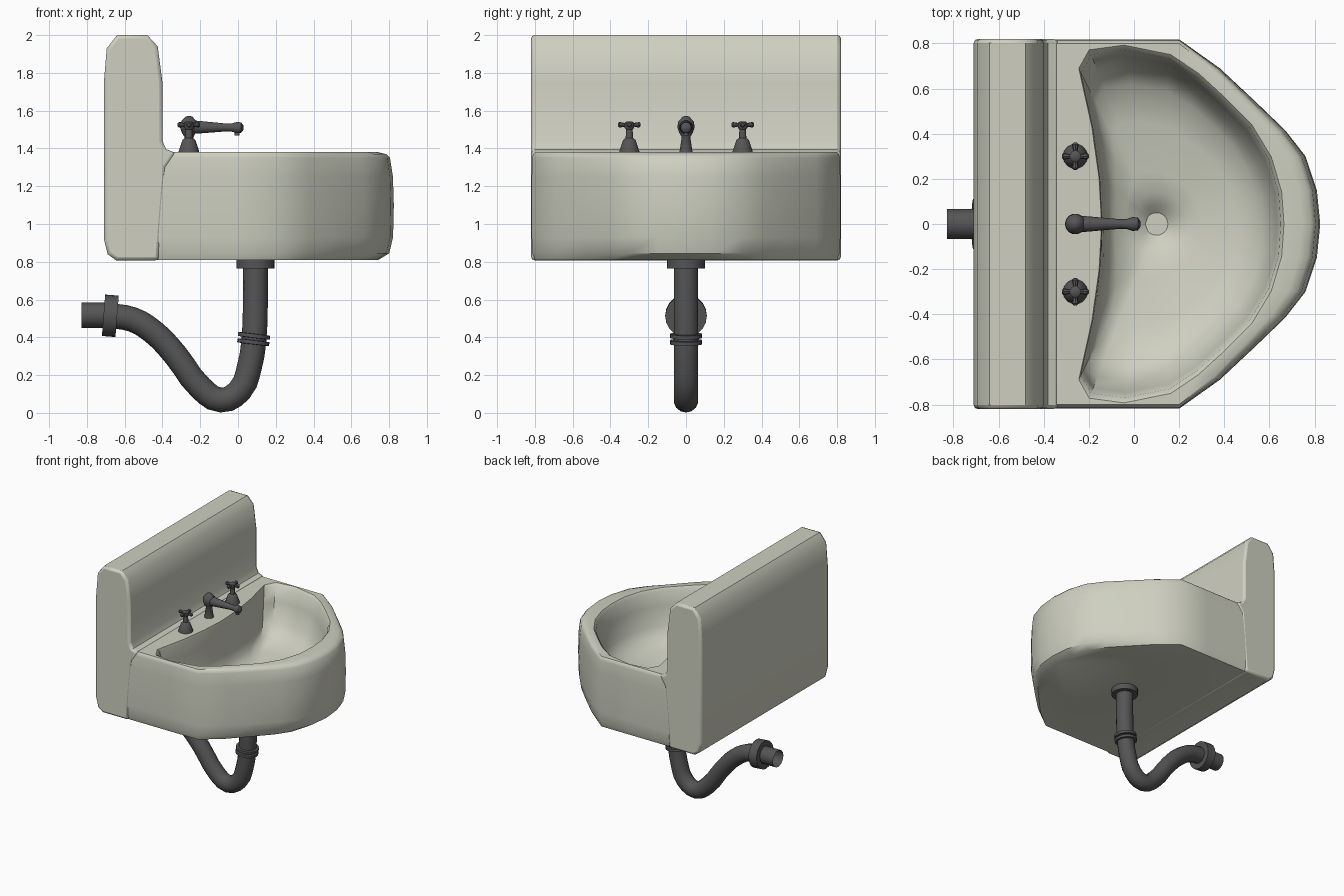
import bpy, bmesh, math
from mathutils import Vector

if "Cube" in bpy.data.objects:
    bpy.data.objects.remove(bpy.data.objects["Cube"])


def material(name, col):
    m = bpy.data.materials.new(name)
    m.diffuse_color = (*col, 1)
    m.use_nodes = True
    m.node_tree.nodes["Principled BSDF"].inputs["Base Color"].default_value = m.diffuse_color
    return m


CERAMIC = material("ceramic", (0.62, 0.63, 0.53))
METAL = material("metal", (0.09, 0.09, 0.09))


def finish(ob, mat, angle=40):
    ob.data.materials.append(mat)
    bpy.ops.object.select_all(action='DESELECT')
    ob.select_set(True)
    bpy.context.view_layer.objects.active = ob
    bpy.ops.object.shade_smooth_by_angle(angle=math.radians(angle))
    return ob


def loft(name, rings, mat, caps=(True, True), angle=40):
    bm = bmesh.new()
    loops = [[bm.verts.new(p) for p in r] for r in rings]
    n = len(rings[0])
    for a, b in zip(loops, loops[1:]):
        for i in range(n):
            j = (i + 1) % n
            bm.faces.new((a[i], a[j], b[j], b[i]))
    if caps[0]:
        bm.faces.new(loops[0][::-1])
    if caps[1]:
        bm.faces.new(loops[-1])
    bmesh.ops.recalc_face_normals(bm, faces=bm.faces[:])
    me = bpy.data.meshes.new(name)
    bm.to_mesh(me)
    bm.free()
    ob = bpy.data.objects.new(name, me)
    bpy.context.collection.objects.link(ob)
    return finish(ob, mat, angle)


def lathe(name, profile, loc, axis=(0, 0, 1), n=14, caps=(True, True)):
    # profile is (radius, height) along the axis
    q = Vector(axis).to_track_quat('Z', 'Y')
    rings = [[Vector(loc) + q @ Vector((r * math.cos(2 * math.pi * i / n),
                                        r * math.sin(2 * math.pi * i / n), h))
              for i in range(n)] for r, h in profile]
    return loft(name, rings, METAL, caps)


def mirror(half):
    return half + [(x, -y) for x, y in half[-2:0:-1]]


# Basin: matched half outlines of the outside and the bowl mouth
outer = mirror([(.825, 0), (.81, .15), (.76, .30), (.67, .415), (.535, .545),
                (.38, .69), (.2, .818), (-.04, .818), (-.2, .818),
                (-.55, .818), (-.55, .42), (-.55, .2), (-.55, 0)])
inner = mirror([(.65, 0), (.64, .14), (.595, .29), (.51, .43), (.39, .55),
                (.28, .65), (.16, .73), (-.04, .77), (-.19, .75),
                (-.235, .67), (-.18, .42), (-.15, .2), (-.14, 0)])
DRAIN = Vector((.1, 0))


def outside(s, z):
    return [((.2 + (x - .2) * (1 - .13 * s)) if x > .2 else x,
             y * (1 - .022 * s), z) for x, y in outer]


def bowl(t, z, radius):
    # t = 0 is the mouth, t = 1 a circle round the drain
    ring = []
    for p in inner:
        p = Vector(p)
        c = DRAIN + (p - DRAIN).normalized() * radius
        ring.append((*p.lerp(c, t), z))
    return ring


loft("basin", [
    outside(1, .81), outside(.3, .845), outside(.05, .93), outside(0, 1.1),
    outside(.06, 1.25), outside(.25, 1.35), outside(.5, 1.37), outside(1, 1.38),
    bowl(-.035, 1.38, .14), bowl(0, 1.36, .14), bowl(.04, 1.25, .14),
    bowl(.12, 1.1, .14), bowl(.24, 1.02, .14), bowl(.5, .98, .14),
    bowl(.85, .95, .14), bowl(1, .935, .14), bowl(1, .90, .085),
    bowl(1, .87, .05)], CERAMIC)

# Backsplash: side profile with a fillet into the deck
side = [(-.645, .808), (-.69, .84), (-.71, .92), (-.71, 1.75), (-.695, 1.93),
        (-.64, 2), (-.48, 2), (-.425, 1.94), (-.40, 1.75), (-.40, 1.44),
        (-.38, 1.395), (-.33, 1.378), (-.38, 1.3), (-.42, .808)]
back = loft("backsplash", [[(x, y, z) for x, z in side] for y in (-.82, .82)],
            CERAMIC)
bev = back.modifiers.new("edge", 'BEVEL')
bev.width = .018
bev.segments = 2
bev.limit_method = 'ANGLE'
bev.angle_limit = math.radians(75)

# Taps: flared base, stem and cross handle
for label, y in (("left", -.3), ("right", .3)):
    lathe(label + "_tap", [(.056, 1.375), (.053, 1.39), (.034, 1.445), (.02, 1.455),
                           (.018, 1.5), (.026, 1.51), (.026, 1.535), (.015, 1.543)],
          (-.26, y, 0))
    for k, d in enumerate(((1, 0, 0), (0, 1, 0))):
        lathe(f"{label}_tap_spoke_{k}",
              [(.008, -.06), (.015, -.052), (.009, -.02), (.009, .02),
               (.015, .052), (.008, .06)], (-.26, y, 1.525), d, 8)

# Spout: post, arm and nozzle
lathe("spout_post", [(.036, 1.375), (.034, 1.39), (.023, 1.46), (.038, 1.485),
                     (.046, 1.51), (.044, 1.54), (.018, 1.568), (.006, 1.572)],
      (-.26, 0, 0))
lathe("spout_arm", [(.03, 0), (.036, .03), (.03, .1), (.021, .2), (.023, .23),
                    (.031, .255), (.028, .277), (.012, .289)],
      (-.26, 0, 1.513), (1, 0, -.01))
lathe("spout_nozzle", [(.014, 1.468), (.014, 1.5)], (-.005, 0, 0))

# Waste pipe: swept trap with an open wall end
path = [(.092, .8), (.092, .6), (.085, .4), (.062, .25), (.01, .12), (-.09, .068),
        (-.2, .135), (-.33, .305), (-.45, .43), (-.56, .495), (-.68, .515)]
cu = bpy.data.curves.new("waste_pipe", 'CURVE')
cu.dimensions = '3D'
cu.bevel_depth = .066
cu.bevel_resolution = 5
cu.resolution_u = 3
sp = cu.splines.new('BEZIER')
sp.bezier_points.add(len(path) - 1)
for bp, (x, z) in zip(sp.bezier_points, path):
    bp.co = (x, 0, z)
    bp.handle_left_type = bp.handle_right_type = 'AUTO'
pipe = bpy.data.objects.new("waste_pipe", cu)
bpy.context.collection.objects.link(pipe)
bpy.ops.object.select_all(action='DESELECT')
pipe.select_set(True)
bpy.context.view_layer.objects.active = pipe
bpy.ops.object.convert(target='MESH')
finish(bpy.context.view_layer.objects.active, METAL)

# Pipe fittings
lathe("drain_flange", [(.1, .765), (.1, .815)], (.092, 0, 0), n=20)
for k, h in enumerate((-.018, .016)):
    lathe(f"pipe_ring_{k}", [(.06, h - .012), (.085, h - .01), (.085, h + .01),
                             (.06, h + .012)], (.083, 0, .392), (.12, 0, 1), 20)
lathe("wall_flange", [(.11, -.036), (.11, .036)], (-.676, 0, .514), (-1, 0, .08), 20)
lathe("wall_pipe", [(.067, 0), (.067, .15)], (-.679, 0, .517), (-1, 0, 0), 16,
      (False, False))
